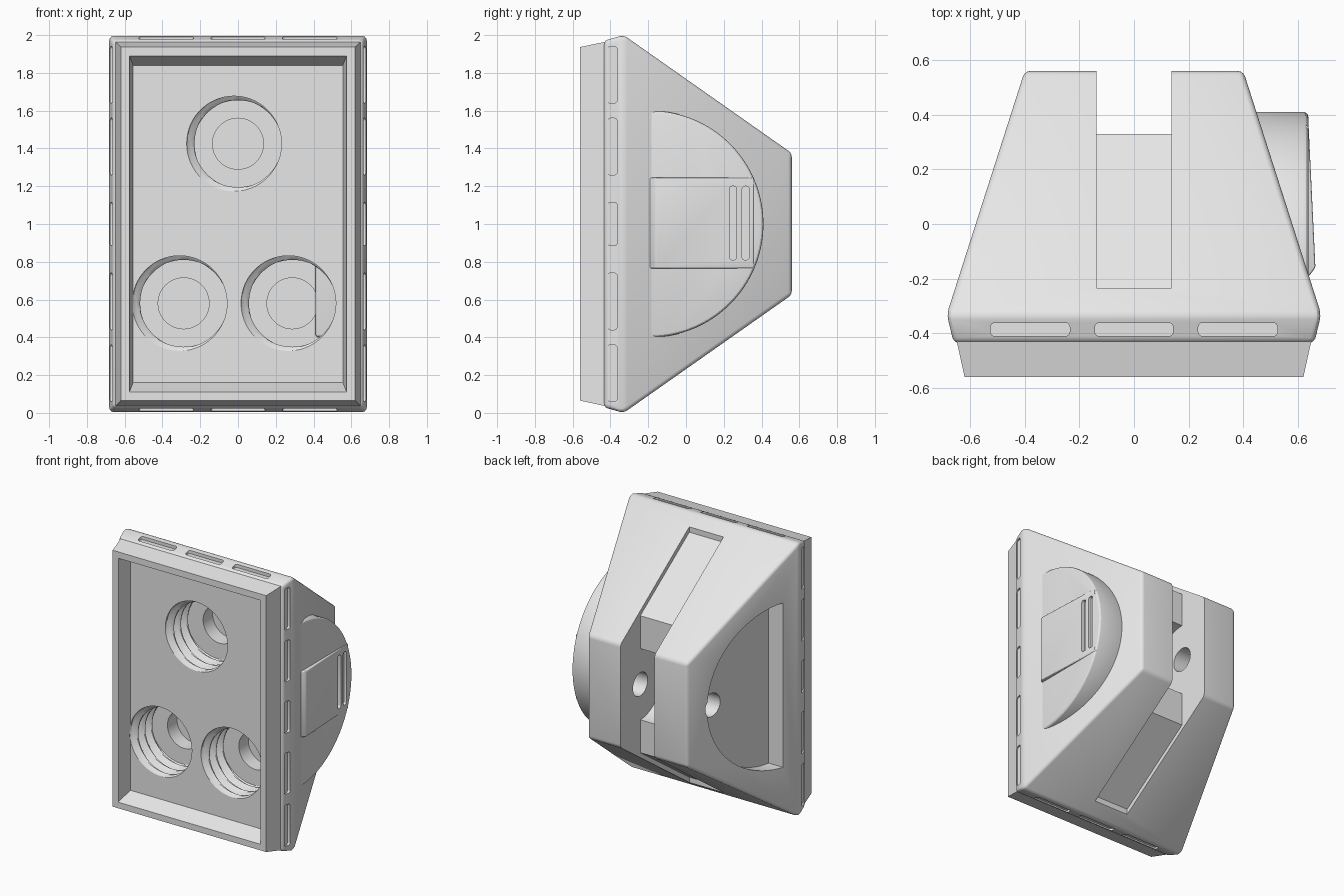
import bpy, bmesh, math
from mathutils import Vector

if "Cube" in bpy.data.objects:
    bpy.data.objects.remove(bpy.data.objects["Cube"])

grey = bpy.data.materials.new("plain grey")
grey.use_nodes = True
grey.diffuse_color = (0.8, 0.8, 0.8, 1)
grey.node_tree.nodes["Principled BSDF"].inputs["Base Color"].default_value = (0.8, 0.8, 0.8, 1)


def loft(name, rings):
    """Skin a list of equal-length point rings and cap both ends."""
    bm = bmesh.new()
    rows = [[bm.verts.new(p) for p in ring] for ring in rings]
    n = len(rows[0])
    for a, b in zip(rows, rows[1:]):
        for i in range(n):
            j = (i + 1) % n
            bm.faces.new((a[i], a[j], b[j], b[i]))
    bm.faces.new(rows[0])
    bm.faces.new(rows[-1])
    bmesh.ops.recalc_face_normals(bm, faces=bm.faces)
    mesh = bpy.data.meshes.new(name)
    bm.to_mesh(mesh)
    bm.free()
    obj = bpy.data.objects.new(name, mesh)
    bpy.context.scene.collection.objects.link(obj)
    mesh.materials.append(grey)
    return obj


def prism(name, profile, axis, lo, hi):
    """Extrude a 2D profile along an axis."""
    def place(p, d):
        q = list(p)
        q.insert(axis, d)
        return Vector(q)
    return loft(name, [[place(p, d) for p in profile] for d in (lo, hi)])


def frame_loft(name, sections):
    """Loft rectangles given as (y, half width, bottom, top)."""
    return loft(name, [[(-w, y, b), (w, y, b), (w, y, t), (-w, y, t)]
                       for y, w, b, t in sections])


def arc(cx, cy, r, start, end, n):
    angles = [math.radians(start + (end - start) * i / n) for i in range(n + 1)]
    return [(cx + r * math.cos(a), cy + r * math.sin(a)) for a in angles]


def rounded_rect(x0, x1, y0, y1, r):
    return (arc(x1 - r, y1 - r, r, 0, 90, 4) + arc(x0 + r, y1 - r, r, 90, 180, 4)
            + arc(x0 + r, y0 + r, r, 180, 270, 4) + arc(x1 - r, y0 + r, r, 270, 360, 4))


def apply(obj, mod):
    bpy.context.view_layer.objects.active = obj
    bpy.ops.object.modifier_apply(modifier=mod.name)


def combine(obj, tool, operation="DIFFERENCE"):
    mod = obj.modifiers.new("combine", "BOOLEAN")
    mod.operation, mod.solver, mod.object = operation, "EXACT", tool
    apply(obj, mod)
    bpy.data.objects.remove(tool)


def bevel(obj, width, angle=10):
    mod = obj.modifiers.new("round", "BEVEL")
    mod.width, mod.segments = width, 3
    mod.limit_method, mod.angle_limit = "ANGLE", math.radians(angle)
    apply(obj, mod)


# Tapered housing with flared rim band
housing = frame_loft("housing", [(-.435, .66, .03, 1.97), (-.33, .685, 0, 2), (.56, .4, .625, 1.375)])
bevel(housing, .02)

# Front collar and its shallow tray
combine(housing, frame_loft("collar", [(-.56, .62, .065, 1.937), (-.40, .655, .03, 1.97)]), "UNION")
combine(housing, frame_loft("tray", [(-.57, .577, .105, 1.895), (-.45, .555, .16, 1.84)]))

# Three threaded sockets, each with a smaller bore
MOUTH, FLOOR, PITCH, SIDES = -.45, -.21, .08, 64
for cx, cz in ((0, 1.425), (-.288, .58), (.288, .58)):
    rings = []
    for k in range(27):
        y = FLOOR - k * .01
        ring = []
        for i in range(SIDES):
            a = math.tau * i / SIDES
            r = .251 + .021 * math.cos(a - math.pi + math.tau * (y - MOUTH) / PITCH)
            ring.append((cx + r * math.cos(a), y, cz + r * math.sin(a)))
        rings.append(ring)
    combine(housing, loft("socket", rings))
    combine(housing, prism("bore", arc(cx, cz, .135, 0, 352.5, 47), 1, -.25, -.1))

# Hinge slot with sloped channels above and below and a round clearance
slot = ([(-.235, 1.894), (-.235, 2.2), (.7, 2.2), (.7, -.2), (-.235, -.2), (-.235, .106), (.33, .5)]
        + arc(.33, 1, .26, 270, 90, 32) + [(.33, 1.5)])
combine(housing, prism("hinge_slot", slot, 0, -.138, .138))
combine(housing, prism("axle_hole", arc(.33, 1, .085, 0, 348.75, 31), 0, -.7, .38))

# D-shaped recess on the right side, with a slightly tilted floor
recess = prism("side_recess", arc(-.2, 1, .6, -90, 90, 48), 0, -.9, -.5)
for v in recess.data.vertices:
    if v.co.x > -.7:
        v.co.x = -.433 - (.33 - v.co.y) * .18
combine(housing, recess)

# Shallow grip pockets around the rim band
for z0, z1 in ((.06, .36), (.44, .74), (.885, 1.115), (1.26, 1.56), (1.64, 1.94)):
    pocket = rounded_rect(-.415, -.365, z0, z1, .015)
    combine(housing, prism("side_pocket", pocket, 0, .657, .75))
    combine(housing, prism("side_pocket", pocket, 0, -.75, -.657))
for x0, x1 in ((-.525, -.235), (-.143, .143), (.235, .525)):
    pocket = rounded_rect(x0, x1, -.41, -.362, .015)
    combine(housing, prism("top_pocket", pocket, 2, 1.967, 2.1))
    combine(housing, prism("bottom_pocket", pocket, 2, -.1, .033))

# D-shaped boss on the left side
boss = prism("side_boss", [(-.25, .4)] + arc(-.19, 1, .6, -90, 90, 64) + [(-.25, 1.6)], 0, .41, .638)
bevel(boss, .018, 30)

# Wedge-shaped latch plate on the boss with two grooves
latch = prism("latch_plate", [(.6, -.195), (.637, -.195), (.664, -.16), (.639, .36), (.6, .36)], 2, .765, 1.245)
bevel(latch, .008, 30)
for y0 in (.23, .297):
    groove = rounded_rect(y0, y0 + .038, .81, 1.2, .015)
    for part in (latch, boss):
        combine(part, prism("groove", groove, 0, .622, .75))

for part in (housing, boss, latch):
    bpy.ops.object.select_all(action="DESELECT")
    part.select_set(True)
    bpy.context.view_layer.objects.active = part
    bpy.ops.object.shade_smooth_by_angle(angle=math.radians(25))
